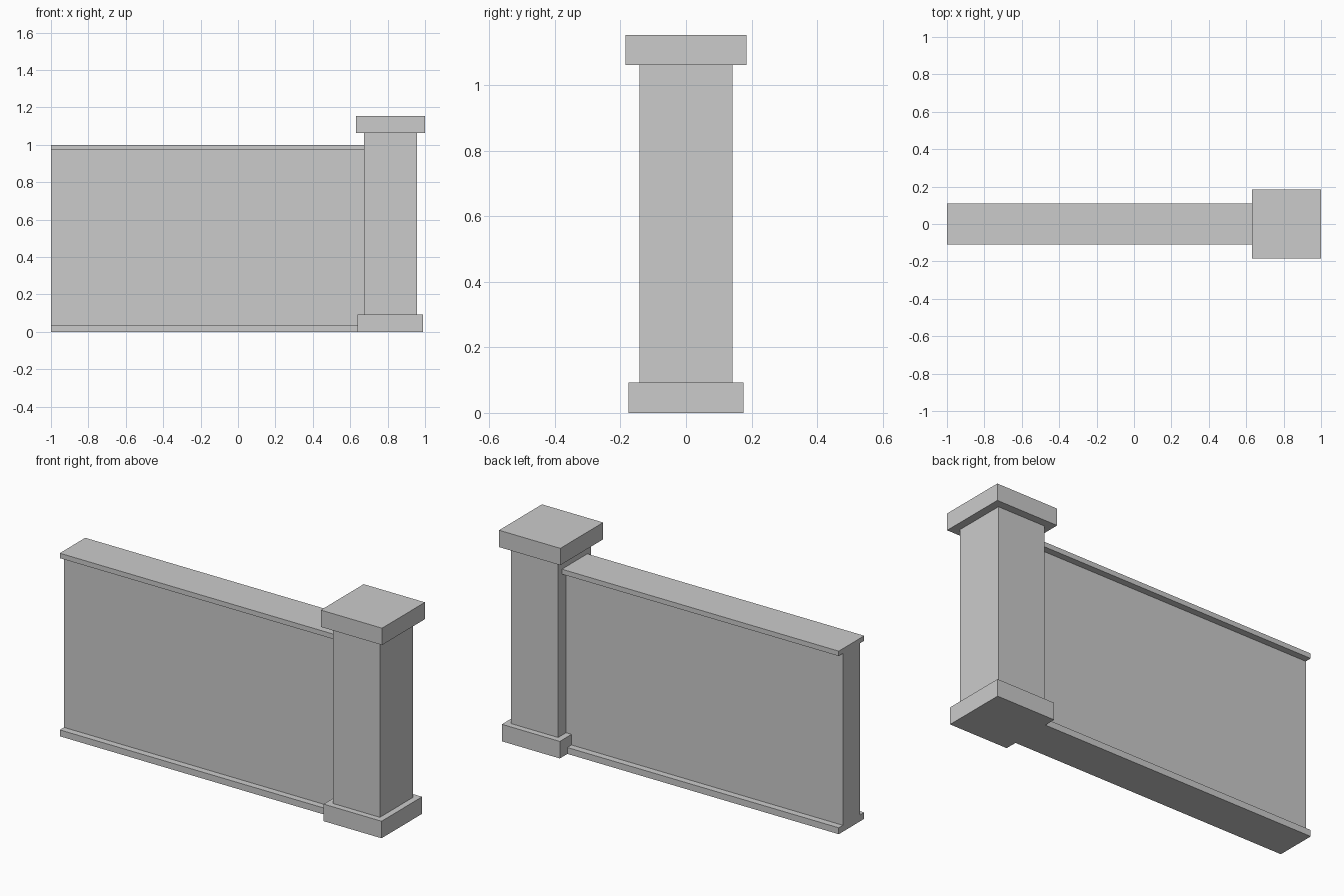
import bpy, bmesh

if "Cube" in bpy.data.objects:
    bpy.data.objects.remove(bpy.data.objects["Cube"])

PX = 0.815  # pillar centre


def block(name, half, z0, z1):
    """Square block centred on the pillar axis."""
    bpy.ops.mesh.primitive_cube_add(size=1, location=(PX, 0, (z0 + z1) / 2))
    ob = bpy.context.object
    ob.name = name
    ob.scale = (half * 2, half * 2, z1 - z0)
    bpy.ops.object.transform_apply(location=False, rotation=False, scale=True)
    return ob


def extrude_x(name, profile, x0, x1):
    """Extrude a closed (y, z) profile along x."""
    bm = bmesh.new()
    face = bm.faces.new([bm.verts.new((x0, y, z)) for y, z in profile])
    ext = bmesh.ops.extrude_face_region(bm, geom=[face], use_keep_orig=True)
    moved = [v for v in ext["geom"] if isinstance(v, bmesh.types.BMVert)]
    bmesh.ops.translate(bm, verts=moved, vec=(x1 - x0, 0, 0))
    bmesh.ops.recalc_face_normals(bm, faces=bm.faces)
    me = bpy.data.meshes.new(name)
    bm.to_mesh(me)
    bm.free()
    ob = bpy.data.objects.new(name, me)
    bpy.context.collection.objects.link(ob)
    return ob


# Pillar: base, shaft, cap
block("pillar_base", 0.175, 0, 0.093)
block("pillar_shaft", 0.142, 0.093, 1.062)
block("pillar_cap", 0.185, 1.062, 1.154)

# Wall with plinth and coping as one I-shaped section, running into the pillar
half = [(0.11, 0), (0.11, 0.035), (0.074, 0.035),
        (0.074, 0.973), (0.11, 0.973), (0.11, 1.0)]
profile = half + [(-y, z) for y, z in reversed(half)]
extrude_x("wall", profile, -1.0, PX - 0.142)
